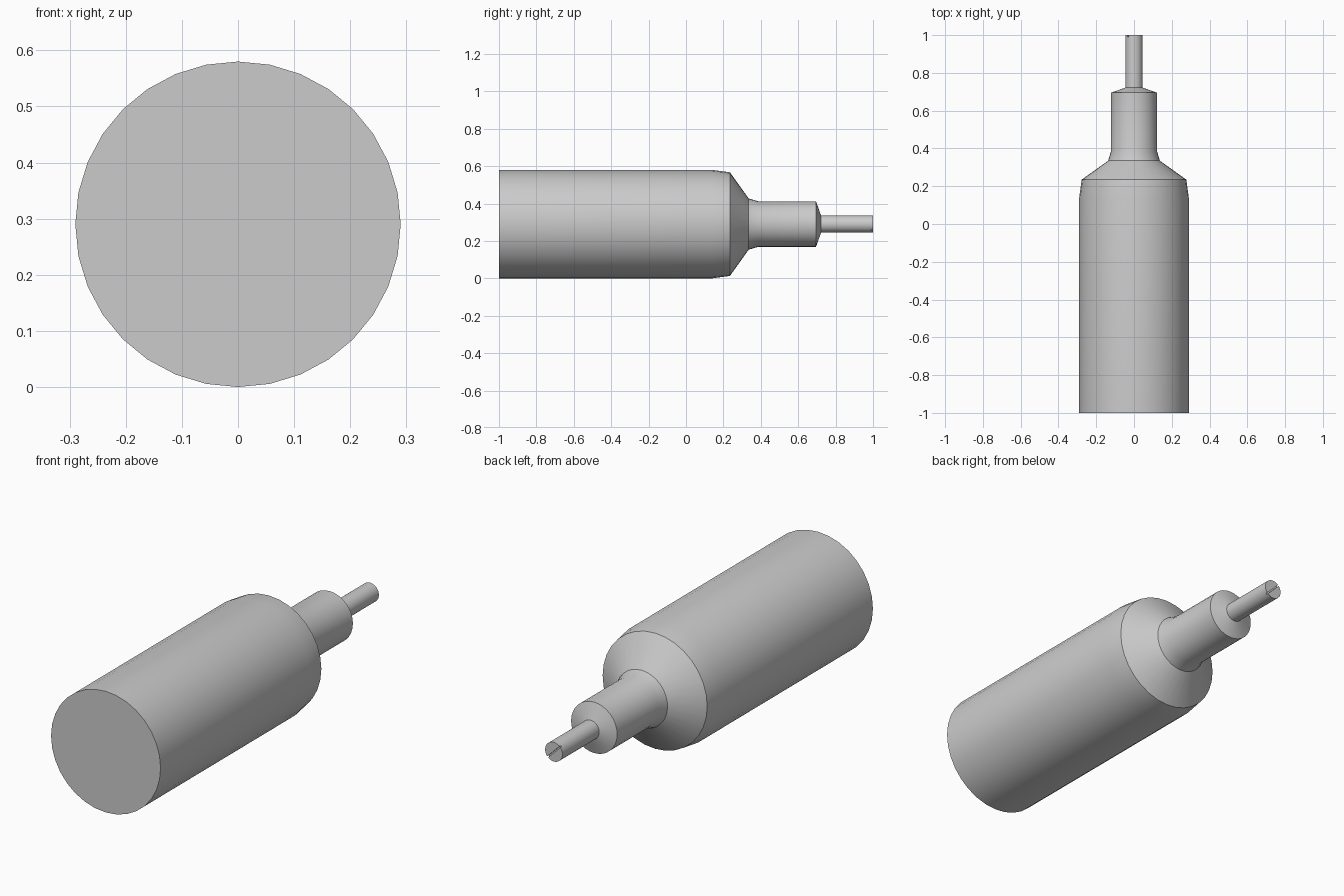
import bpy, bmesh, math
from mathutils import Matrix

old = bpy.data.objects.get("Cube")
if old:
    bpy.data.objects.remove(old, do_unlink=True)

SIDES = 32
AXIS_Z = 0.29

grey = bpy.data.materials.new("plain grey")
grey.use_nodes = True
colour = (0.6, 0.6, 0.6, 1)
grey.diffuse_color = colour
grey.node_tree.nodes["Principled BSDF"].inputs["Base Color"].default_value = colour


def finish(bm, name):
    bmesh.ops.recalc_face_normals(bm, faces=bm.faces)
    mesh = bpy.data.meshes.new(name)
    bm.to_mesh(mesh)
    bm.free()
    mesh.materials.append(grey)
    obj = bpy.data.objects.new(name, mesh)
    bpy.context.collection.objects.link(obj)
    return obj


def turned(name, profile):
    """Closed solid of (y, radius) rings turned about the long axis."""
    bm = bmesh.new()
    rings = []
    for y, r in profile:
        angles = [2 * math.pi * i / SIDES for i in range(SIDES)]
        rings.append([bm.verts.new((r * math.sin(a), y, AXIS_Z + r * math.cos(a)))
                      for a in angles])
    for a, b in zip(rings, rings[1:]):
        for i in range(SIDES):
            j = (i + 1) % SIDES
            bm.faces.new((a[i], a[j], b[j], b[i]))
    bm.faces.new(rings[0])
    bm.faces.new(rings[-1])
    return finish(bm, name)


# Body, shoulder, neck and tip in one turned piece
body = turned("turned_body", [
    (-1, 0.29), (0.14, 0.29), (0.235, 0.277), (0.335, 0.137),
    (0.385, 0.122), (0.695, 0.122), (0.722, 0.046), (1, 0.046)])

# Narrow diagonal slot in the end of the tip
bm = bmesh.new()
bmesh.ops.create_cube(bm, size=1, matrix=Matrix.Translation((0, 1, AXIS_Z))
                      @ Matrix.Rotation(math.radians(-45), 4, 'Y')
                      @ Matrix.Diagonal((0.006, 0.02, 0.2, 1)))
cutter = finish(bm, "slot_cutter")
cutter.hide_render = True
cutter.display_type = 'WIRE'

slot = body.modifiers.new("tip slot", 'BOOLEAN')
slot.operation = 'DIFFERENCE'
slot.solver = 'EXACT'
slot.object = cutter

# Bake the slot, then drop the helper
bpy.context.view_layer.objects.active = body
body.select_set(True)
cutter.select_set(False)
bpy.ops.object.modifier_apply(modifier=slot.name)
bpy.data.objects.remove(cutter, do_unlink=True)
bpy.ops.object.shade_smooth_by_angle(angle=math.radians(30))
